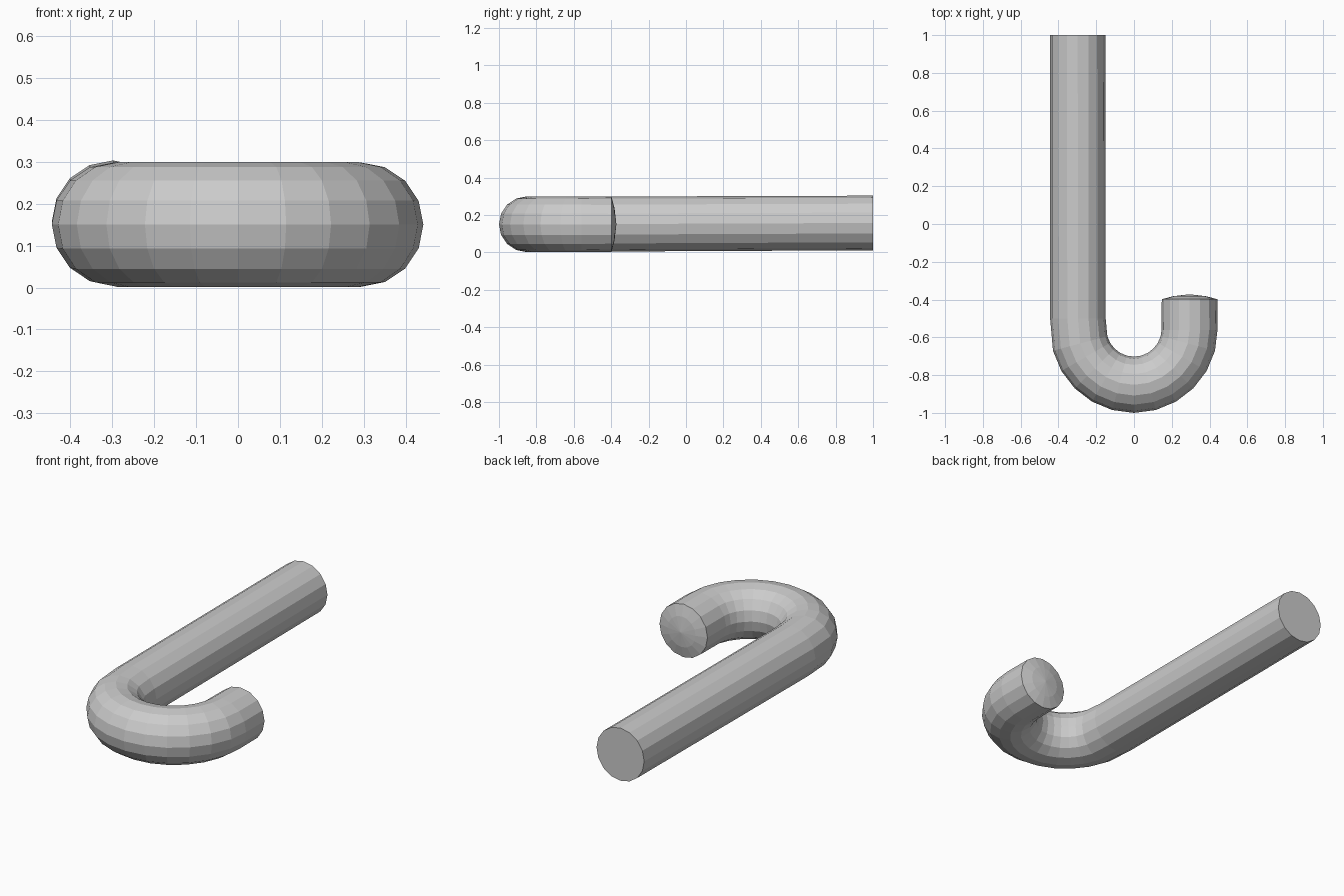
import bpy, bmesh
from math import sin, cos, pi, radians
from mathutils import Vector

if "Cube" in bpy.data.objects:
    bpy.data.objects.remove(bpy.data.objects["Cube"])

SIDES = 16
BEND_R, BEND_Y = 0.295, -0.556

# Path stations: centre, heading angle of the ring's sideways axis, radius
stations = [((-0.298, 1.0, 0.157), 180, 0.146),
            ((-0.297, -0.50, 0.151), 180, 0.147)]
for i in range(1, 12):                      # hook bend
    a = 180 + 15 * i
    stations.append(((BEND_R * cos(radians(a)), BEND_Y + BEND_R * sin(radians(a)), 0.15), a, 0.149))
stations += [((0.294, -0.56, 0.15), 360, 0.148),
             ((0.294, -0.398, 0.15), 360, 0.147),
             ((0.294, -0.382, 0.15), 360, 0.085)]   # domed tip

bm = bmesh.new()


def ring(centre, heading, radius):
    side = Vector((cos(radians(heading)), sin(radians(heading)), 0))
    up = Vector((0, 0, 1))
    return [bm.verts.new(Vector(centre) + radius * (side * cos(t) + up * sin(t)))
            for t in (2 * pi * k / SIDES for k in range(SIDES))]


rings = [ring(*s) for s in stations]
for a, b in zip(rings, rings[1:]):
    for k in range(SIDES):
        n = (k + 1) % SIDES
        bm.faces.new((a[k], a[n], b[n], b[k]))

# Flat stem end and pointed centre of the domed tip
bm.faces.new(rings[0])
tip = bm.verts.new((0.294, -0.372, 0.15))
for k in range(SIDES):
    bm.faces.new((rings[-1][k], rings[-1][(k + 1) % SIDES], tip))
bmesh.ops.recalc_face_normals(bm, faces=bm.faces)

mesh = bpy.data.meshes.new("hooked_cane")
bm.to_mesh(mesh)
bm.free()
cane = bpy.data.objects.new("hooked_cane", mesh)
bpy.context.collection.objects.link(cane)
